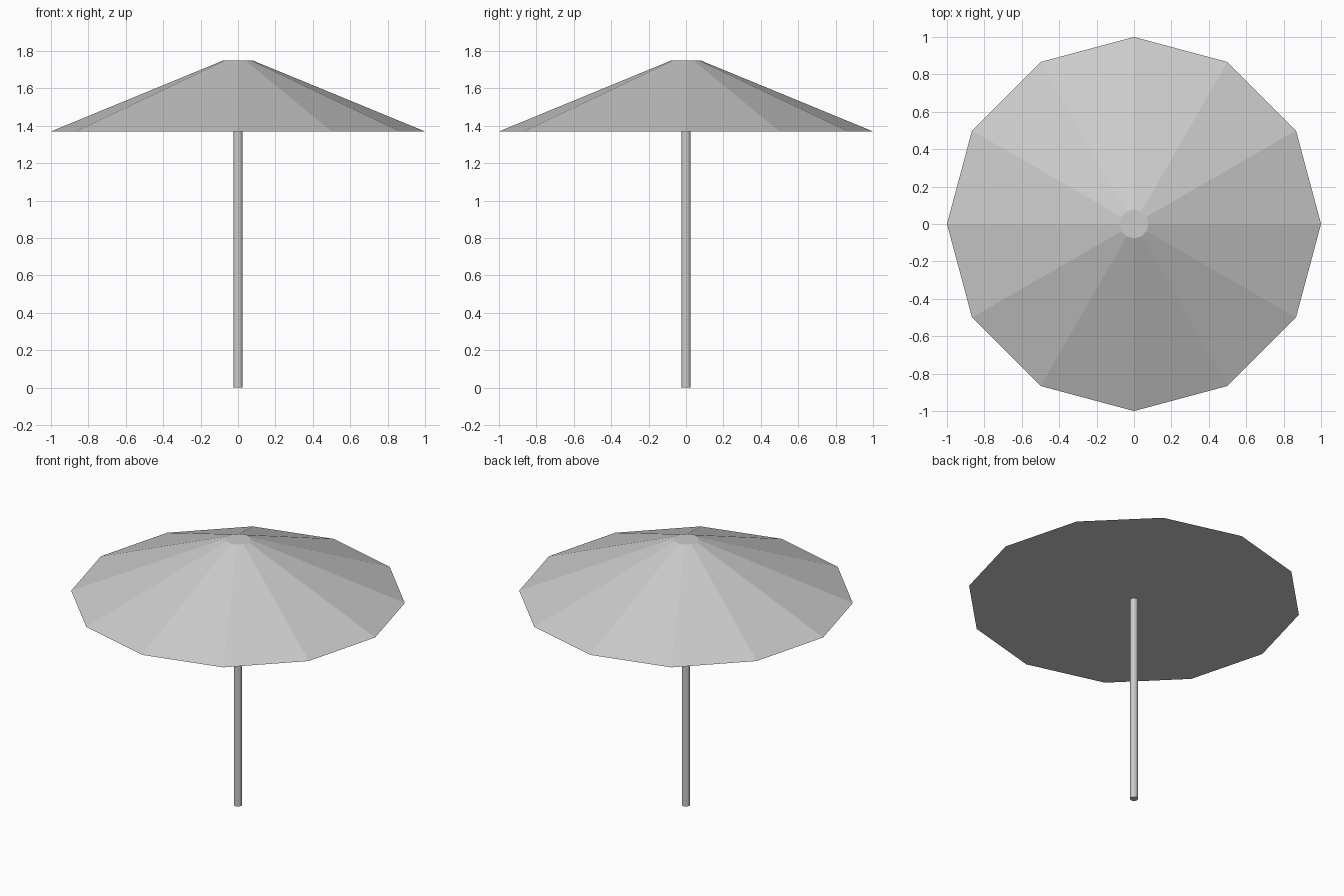
import bpy

cube = bpy.data.objects.get("Cube")
if cube:
    bpy.data.objects.remove(cube, do_unlink=True)

SIDES = 12
CANOPY_BASE, CANOPY_TOP = 1.37, 1.75

# Single grey for the whole parasol
grey = bpy.data.materials.new("light_grey")
grey.use_nodes = True
colour = (0.6, 0.6, 0.6, 1)
grey.diffuse_color = colour
grey.node_tree.nodes["Principled BSDF"].inputs["Base Color"].default_value = colour


def tapered_part(name, radius_low, radius_high, low, high):
    """Closed, flat-faced frustum with a corner on each axis."""
    bpy.ops.mesh.primitive_cone_add(
        vertices=SIDES, radius1=radius_low, radius2=radius_high,
        depth=high - low, location=(0, 0, (low + high) / 2))
    part = bpy.context.object
    part.name = name
    part.data.materials.append(grey)
    return part


# Canopy with flat underside and small flat crown
tapered_part("canopy", 1, 0.077, CANOPY_BASE, CANOPY_TOP)

# Straight pole
tapered_part("pole", 0.025, 0.025, 0, CANOPY_BASE)
